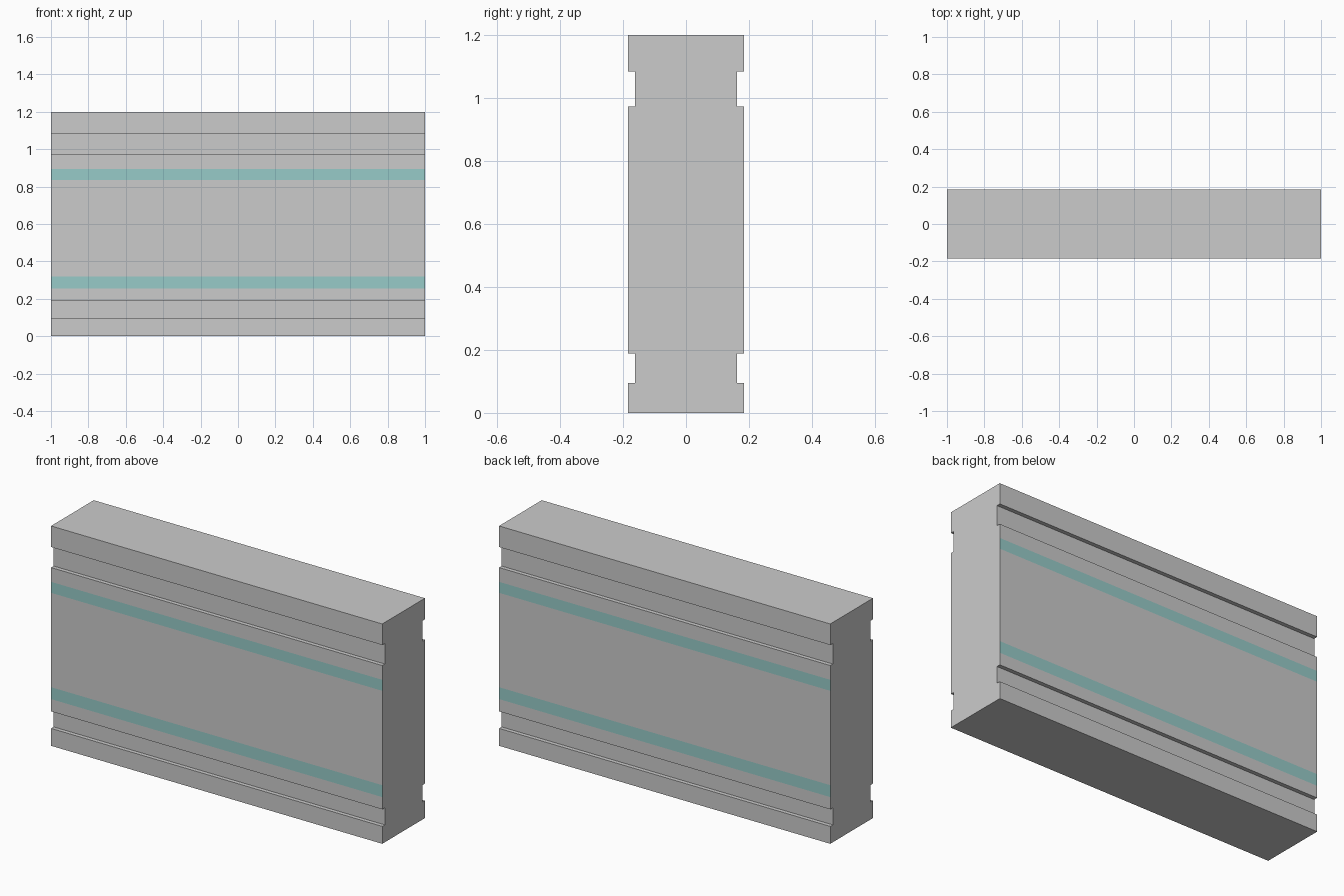
import bpy, bmesh

if "Cube" in bpy.data.objects:
    bpy.data.objects.remove(bpy.data.objects["Cube"])

LENGTH, HEIGHT = 2.0, 1.2
OUTER, INNER = 0.184, 0.162            # half depth of the wall and of its grooves
GROOVES = [(0.095, 0.188), (0.973, 1.085)]
STRIPES = [(0.255, 0.32), (0.835, 0.895)]


def material(name, colour):
    mat = bpy.data.materials.new(name)
    mat.diffuse_color = colour
    mat.use_nodes = True
    mat.node_tree.nodes["Principled BSDF"].inputs["Base Color"].default_value = mat.diffuse_color
    return mat


# Side outline (depth, height), bottom to top, with edges where the stripes start and end
side = [(OUTER, 0)]
for low, high in GROOVES[:1]:
    side += [(OUTER, low), (INNER, low), (INNER, high), (OUTER, high)]
for low, high in STRIPES:
    side += [(OUTER, low), (OUTER, high)]
for low, high in GROOVES[1:]:
    side += [(OUTER, low), (INNER, low), (INNER, high), (OUTER, high)]
side.append((OUTER, HEIGHT))

# Mirror the outline front to back and extrude it along x
outline = side + [(-y, z) for y, z in reversed(side)]
bm = bmesh.new()
end = bm.faces.new([bm.verts.new((-LENGTH / 2, y, z)) for y, z in outline])
new = bmesh.ops.extrude_face_region(bm, geom=[end], use_keep_orig=True)["geom"]
bmesh.ops.translate(bm, vec=(LENGTH, 0, 0),
                    verts=[v for v in new if isinstance(v, bmesh.types.BMVert)])
bmesh.ops.recalc_face_normals(bm, faces=bm.faces)

# Painted stripes, flush with the front and back faces
for face in bm.faces:
    c = face.calc_center_median()
    if abs(face.normal.y) > 0.9 and any(low < c.z < high for low, high in STRIPES):
        face.material_index = 1

mesh = bpy.data.meshes.new("wall_panel")
bm.to_mesh(mesh)
bm.free()
mesh.materials.append(material("grey", (0.8, 0.8, 0.8, 1)))
mesh.materials.append(material("pale_teal", (0.31, 0.6, 0.58, 1)))
wall = bpy.data.objects.new("wall_panel", mesh)
bpy.context.collection.objects.link(wall)
